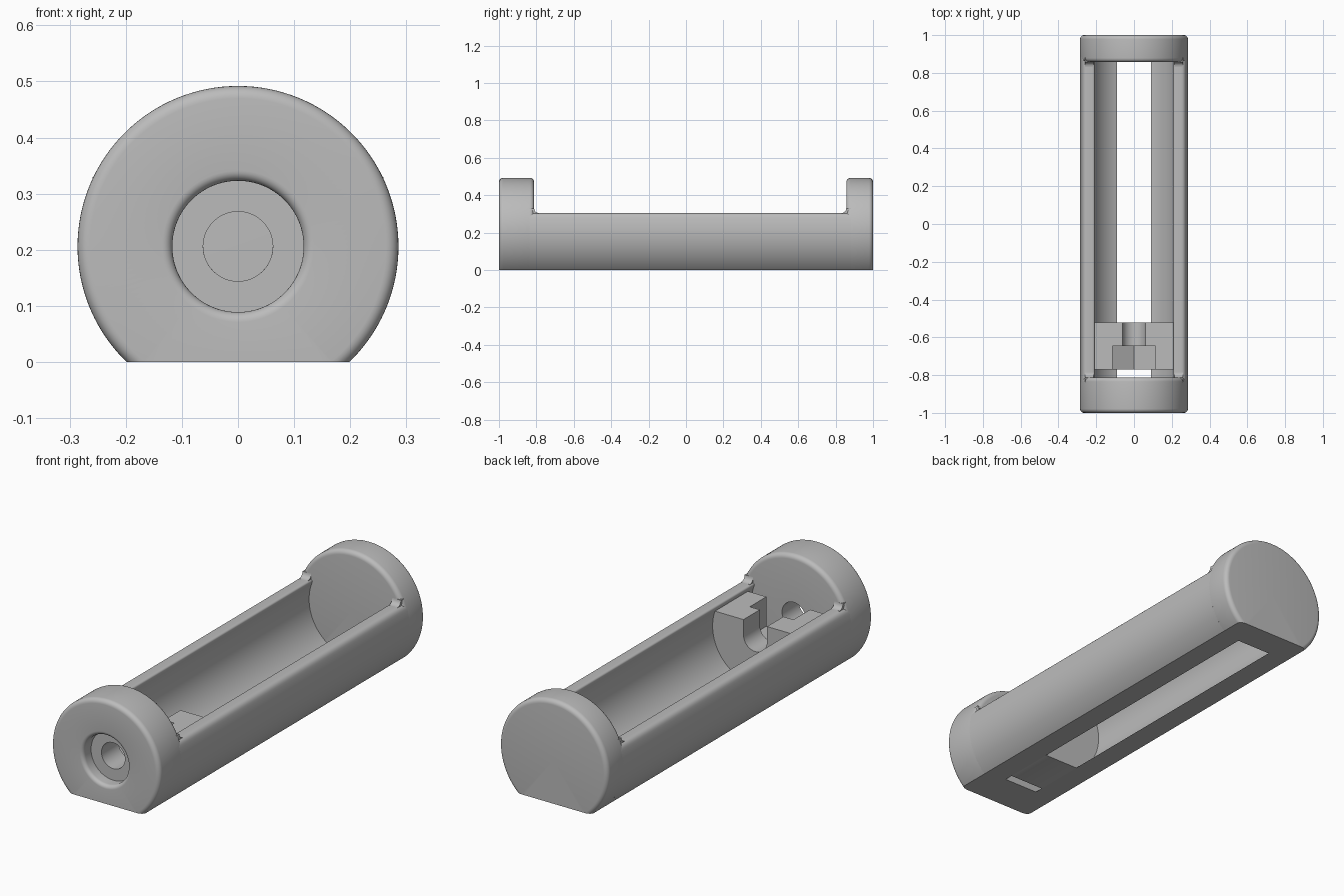
import bpy, bmesh, math
from mathutils import Matrix, Vector

cube = bpy.data.objects.get("Cube")
if cube:
    bpy.data.objects.remove(cube, do_unlink=True)

AXIS_Z = 0.206            # height of the tube axis
OUTER, BORE = 0.286, 0.225
RIM = 0.305               # top of the trough walls
FRONT_WALL, BACK_WALL = -0.812, 0.857
FILLET = 0.022

grey = bpy.data.materials.new("plain_grey")
colour = (0.5, 0.5, 0.5, 1)
grey.diffuse_color = colour
grey.use_nodes = True
grey.node_tree.nodes["Principled BSDF"].inputs["Base Color"].default_value = colour


def finish(name, bm):
    bmesh.ops.remove_doubles(bm, verts=bm.verts, dist=1e-5)
    bmesh.ops.recalc_face_normals(bm, faces=bm.faces)
    mesh = bpy.data.meshes.new(name)
    bm.to_mesh(mesh)
    bm.free()
    mesh.materials.append(grey)
    mesh.shade_smooth()
    mesh.set_sharp_from_angle(angle=math.radians(32))
    obj = bpy.data.objects.new(name, mesh)
    bpy.context.collection.objects.link(obj)
    return obj


def arc(cx, cy, r, a0, a1, n):
    """Points on an arc, angles in degrees."""
    angles = [math.radians(a0 + (a1 - a0) * i / n) for i in range(n + 1)]
    return [(cx + r * math.cos(a), cy + r * math.sin(a)) for a in angles]


def soft_corner(p, corner, q, n=6):
    p, corner, q = Vector(p), Vector(corner), Vector(q)
    ts = [i / n for i in range(n + 1)]
    return [tuple(p * (1 - t) ** 2 + corner * 2 * t * (1 - t) + q * t * t) for t in ts]


def prism(name, outline, start, end, along_x=False):
    """Extrude an outline along y (points x, z) or along x (points y, z)."""
    bm = bmesh.new()
    place = (lambda a, b: (start, a, b)) if along_x else (lambda a, b: (a, start, b))
    face = bm.faces.new([bm.verts.new(place(a, b)) for a, b in outline])
    shift = Vector((end - start, 0, 0) if along_x else (0, end - start, 0))
    moved = bmesh.ops.extrude_face_region(bm, geom=[face], use_keep_orig=True)["geom"]
    bmesh.ops.translate(bm, vec=shift, verts=[v for v in moved if isinstance(v, bmesh.types.BMVert)])
    return finish(name, bm)


def end_cap(name, profile):
    """Lathe (radius, y) points around the tube axis, then slice the base flat."""
    bm = bmesh.new()
    verts = [bm.verts.new((r, y, AXIS_Z)) for r, y in profile]
    edges = [bm.edges.new(pair) for pair in zip(verts, verts[1:])]
    bmesh.ops.spin(bm, geom=verts + edges, cent=(0, 0, AXIS_Z), axis=(0, 1, 0),
                   angle=math.tau, steps=128, use_merge=True)
    bmesh.ops.remove_doubles(bm, verts=bm.verts, dist=1e-5)
    cut = bmesh.ops.bisect_plane(bm, geom=bm.verts[:] + bm.edges[:] + bm.faces[:],
                                 plane_co=(0, 0, 0), plane_no=(0, 0, 1), clear_inner=True)
    rim = [e for e in cut["geom_cut"] if isinstance(e, bmesh.types.BMEdge)]
    bmesh.ops.contextual_create(bm, geom=rim)
    return finish(name, bm)


def width(r, z):
    return math.sqrt(r * r - (z - AXIS_Z) ** 2)


def angle(r, z):
    return math.degrees(math.asin((z - AXIS_Z) / r))


# End caps: the front one has a counterbored screw hole
R = OUTER - FILLET
HOLE, COUNTERBORE, FLARE = 0.062, 0.117, 0.018
front = [(HOLE, FRONT_WALL), (HOLE, -0.94), (COUNTERBORE, -0.94)]
front += arc(COUNTERBORE + FLARE, -1 + FLARE, FLARE, 180, 270, 6)
front += arc(R, -1 + FILLET, FILLET, 270, 360, 6)
front += arc(R, FRONT_WALL - FILLET, FILLET, 0, 90, 6)
front.append(front[0])
end_cap("front_cap", front)

back = [(0, BACK_WALL)]
back += arc(R, BACK_WALL + FILLET, FILLET, 270, 360, 6)
back += arc(R, 1 - FILLET, FILLET, 0, 90, 6)
back.append((0, 1))
end_cap("back_cap", back)

# Trough walls with rounded rims, open along the underside
low = RIM - 0.02
outline = arc(0, AXIS_Z, OUTER, angle(OUTER, 0), angle(OUTER, low), 32)
outline += soft_corner(outline[-1], (width(OUTER, RIM), RIM), (width(OUTER, RIM) - 0.02, RIM))[1:]
outline += soft_corner((width(BORE, RIM) + 0.02, RIM), (width(BORE, RIM), RIM), (width(BORE, low), low))
outline += arc(0, AXIS_Z, BORE, angle(BORE, low), angle(BORE, 0), 40)[1:]
for side, s in (("left", 1), ("right", -1)):
    prism(side + "_wall", [(s * x, z) for x, z in outline],
          FRONT_WALL - FILLET - 0.004, BACK_WALL + FILLET + 0.004)
    # Small coves where the rim meets each cap
    for end, wall, d in (("front", FRONT_WALL, 1), ("back", BACK_WALL, -1)):
        r = 0.025
        cove = [(wall + d * (r + y), RIM + r + z) for y, z in arc(0, 0, r, 180, 270, 6)]
        cove += [(wall + d * r, RIM - 0.01), (wall - d * r, RIM - 0.01), (wall - d * r, RIM + r)]
        prism(f"{side}_{end}_cove", cove, s * (width(BORE, RIM) + 0.012),
              s * (width(OUTER, RIM) - 0.009), along_x=True)

# Nut holder: bore-shaped block with a round slot behind a hexagonal pocket
BLOCK_TOP = 0.28
right_side = arc(0, AXIS_Z, BORE, angle(BORE, 0), angle(BORE, BLOCK_TOP), 40)
shell = right_side + [(-x, z) for x, z in reversed(right_side)]


def holder(name, notch, start, end):
    left, right = notch[0][0], notch[-1][0]
    n = len(right_side)
    ring = shell[:n] + [(right, BLOCK_TOP)] + notch[::-1] + [(left, BLOCK_TOP)] + shell[n:]
    prism(name, ring, start, end)


holder("bolt_slot_block", arc(0, AXIS_Z, HOLE, 180, 360, 24), -0.645, -0.522)
hex_radius = 0.115 / math.cos(math.pi / 6)
holder("nut_pocket_block", arc(0, AXIS_Z, hex_radius, 210, 330, 2), -0.77, -0.645)
